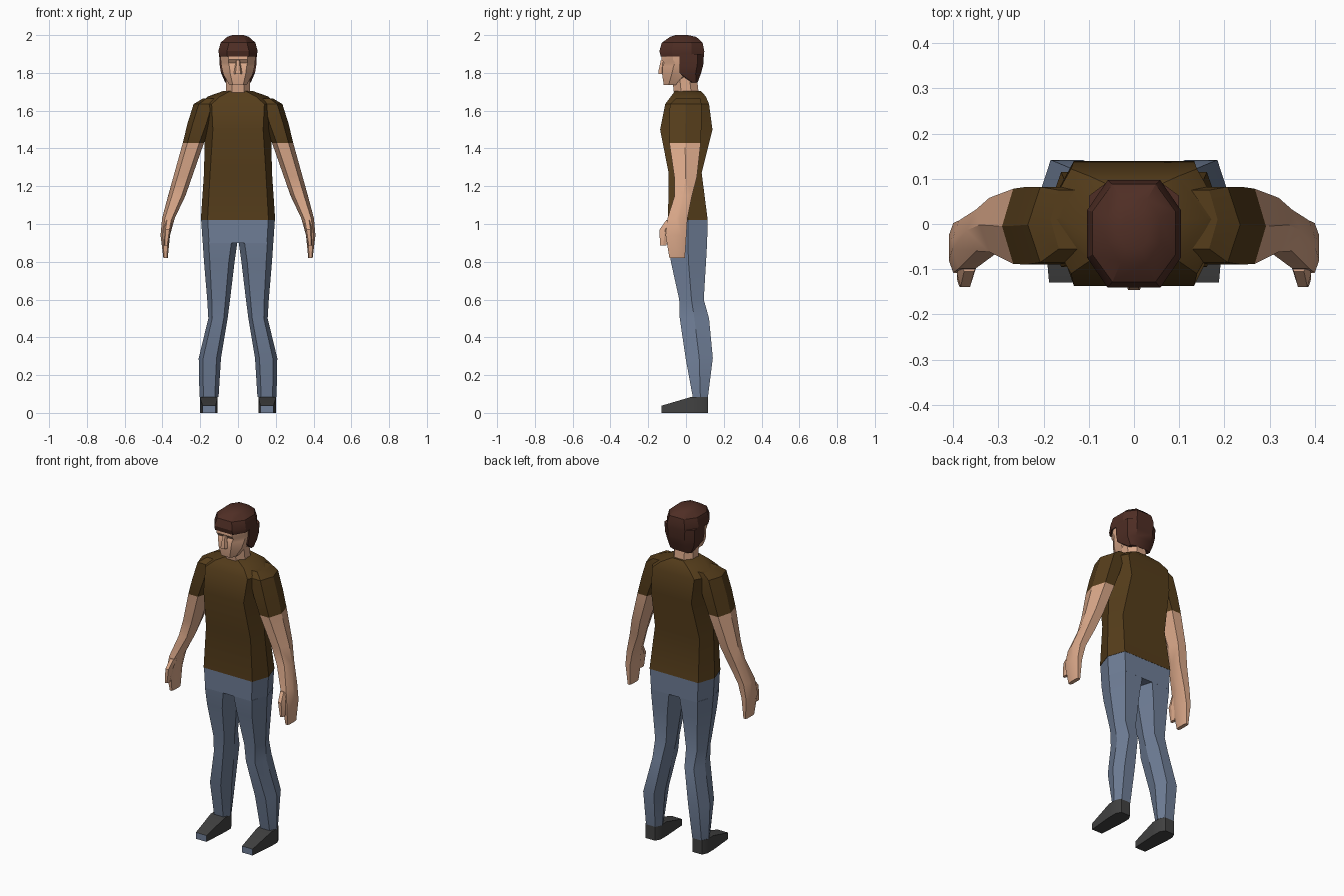
import bpy, bmesh, math


def material(name, rgb):
    m = bpy.data.materials.new(name)
    m.diffuse_color = (*rgb, 1)
    return m


SHIRT = material("brown shirt", (0.092, 0.047, 0.011))
SKIN = material("skin", (0.70, 0.39, 0.25))
JEANS = material("blue denim", (0.16, 0.21, 0.31))
SHOE = material("dark shoe", (0.054, 0.054, 0.054))
HAIR = material("dark brown hair", (0.078, 0.027, 0.018))


def ring(z, x0, x1, y0, y1, kx=0.22, ky=0.5):
    """Horizontal rectangle with cut corners; ky = 0.5 gives a hexagon."""
    a, b = (x1 - x0) * kx, (y1 - y0) * ky
    return [(x0 + a, y0, z), (x1 - a, y0, z), (x1, y0 + b, z), (x1, y1 - b, z),
            (x1 - a, y1, z), (x0 + a, y1, z), (x0, y1 - b, z), (x0, y0 + b, z)]


def sym(z, w, y0, y1, kx=0.22, ky=0.5):
    return ring(z, -w, w, y0, y1, kx, ky)


def loft(name, rings, mats, rule=None, mirror=False, angle=30):
    """Skin a list of rings, cap both ends, colour faces by a rule."""
    bm = bmesh.new()
    vs = [[bm.verts.new(p) for p in r] for r in rings]
    n = len(vs[0])
    for lo, hi in zip(vs, vs[1:]):
        for i in range(n):
            j = (i + 1) % n
            bm.faces.new((lo[i], lo[j], hi[j], hi[i]))
    bm.faces.new(vs[0])
    bm.faces.new(vs[-1])
    bmesh.ops.remove_doubles(bm, verts=bm.verts, dist=1e-4)
    bmesh.ops.recalc_face_normals(bm, faces=bm.faces)
    bm.normal_update()
    if rule:
        for f in bm.faces:
            f.material_index = rule(f.calc_center_median(), f.normal)
    me = bpy.data.meshes.new(name)
    bm.to_mesh(me)
    bm.free()
    for m in mats:
        me.materials.append(m)
    ob = bpy.data.objects.new(name, me)
    bpy.context.collection.objects.link(ob)
    if mirror:
        ob.modifiers.new("mirror", 'MIRROR').use_axis[0] = True
    bpy.ops.object.select_all(action='DESELECT')
    ob.select_set(True)
    bpy.context.view_layer.objects.active = ob
    bpy.ops.object.shade_smooth_by_angle(angle=math.radians(angle))
    return ob


# Shirt body
loft("shirt", [
    sym(1.02, 0.197, -0.095, 0.115, 0.09),
    sym(1.27, 0.180, -0.092, 0.083, 0.09),
    sym(1.50, 0.175, -0.137, 0.140, 0.12),
    sym(1.635, 0.205, -0.110, 0.122, 0.16),
    sym(1.675, 0.160, -0.080, 0.105, 0.20),
    sym(1.705, 0.075, -0.058, 0.078, 0.25)], [SHIRT])

# Sleeves, arms and palms in one loft, coloured by height
loft("sleeve_and_arm", [
    ring(1.665, 0.10, 0.185, -0.055, 0.075),
    ring(1.635, 0.11, 0.235, -0.085, 0.082),
    ring(1.53, 0.14, 0.268, -0.09, 0.082),
    ring(1.43, 0.180, 0.292, -0.088, 0.078),
    ring(1.25, 0.243, 0.342, -0.062, 0.058),
    ring(1.15, 0.278, 0.370, -0.060, 0.032),
    ring(1.03, 0.335, 0.402, -0.098, 0.008, 0.22, 0.4),
    ring(0.94, 0.360, 0.410, -0.108, 0.002, 0.2, 0.25),
    ring(0.82, 0.372, 0.395, -0.088, -0.006, 0.2, 0.2)],
    [SHIRT, SKIN], lambda c, n: 0 if c.z > 1.431 else 1, mirror=True)

# Thumbs
loft("thumb", [
    ring(1.02, 0.345, 0.385, -0.105, -0.06),
    ring(0.97, 0.355, 0.392, -0.14, -0.08),
    ring(0.885, 0.370, 0.392, -0.138, -0.105)], [SKIN], mirror=True)

# Trousers: hip block and legs
loft("trouser_hips", [
    sym(0.90, 0.187, -0.092, 0.112, 0.09),
    sym(1.02, 0.195, -0.094, 0.114, 0.09)], [JEANS])
loft("trouser_leg", [
    ring(0.905, 0.003, 0.187, -0.092, 0.112, 0.17),
    ring(0.80, 0.018, 0.180, -0.080, 0.106, 0.19),
    ring(0.60, 0.042, 0.163, -0.036, 0.094, 0.2),
    ring(0.50, 0.055, 0.157, -0.033, 0.122, 0.2),
    ring(0.29, 0.090, 0.208, -0.002, 0.142, 0.2),
    ring(0.083, 0.103, 0.204, 0.036, 0.116, 0.2)], [JEANS], mirror=True)


# Shoes: sections along the foot, denim-coloured toe cap
def shoe_section(y, x0, x1, h):
    return [(x0, y, 0), (x1, y, 0), (x1, y, h), (x0, y, h)]


loft("shoe", [
    shoe_section(-0.13, 0.118, 0.188, 0.038),
    shoe_section(0.03, 0.108, 0.202, 0.085),
    shoe_section(0.085, 0.108, 0.202, 0.085),
    shoe_section(0.116, 0.125, 0.187, 0.085)],
    [SHOE, JEANS], lambda c, n: 1 if n.y < -0.9 else 0, mirror=True)

# Neck
loft("neck", [
    sym(1.67, 0.068, -0.06, 0.07, 0.25, 0.3),
    sym(1.71, 0.064, -0.066, 0.065, 0.25, 0.3),
    sym(1.80, 0.062, -0.075, 0.055, 0.25, 0.3)], [SKIN])

# Face, with eye line set back under the brow
loft("head", [
    sym(1.737, 0.046, -0.118, -0.03, 0.2, 0.3),
    sym(1.79, 0.077, -0.126, 0.04, 0.24, 0.3),
    sym(1.835, 0.088, -0.124, 0.07, 0.24, 0.3),
    sym(1.853, 0.090, -0.116, 0.075, 0.22, 0.3),
    sym(1.872, 0.092, -0.131, 0.075, 0.22, 0.3),
    sym(1.92, 0.092, -0.125, 0.075, 0.22, 0.3)], [SKIN])
loft("nose", [
    sym(1.795, 0.021, -0.146, -0.11, 0.2),
    sym(1.81, 0.020, -0.146, -0.11, 0.2),
    sym(1.868, 0.010, -0.133, -0.11, 0.2)], [SKIN])

# Hair: crown with fringe, and the back and sides
loft("hair_crown", [
    sym(1.888, 0.098, -0.134, 0.094, 0.2, 0.28),
    sym(1.915, 0.104, -0.141, 0.097, 0.22, 0.28),
    sym(1.96, 0.092, -0.128, 0.088, 0.24, 0.28),
    sym(1.99, 0.058, -0.085, 0.055, 0.25, 0.3),
    sym(2.0, 0.03, -0.055, 0.01, 0.25, 0.3)], [HAIR])
loft("hair_back", [
    sym(1.75, 0.068, 0.022, 0.062, 0.2, 0.25),
    sym(1.80, 0.090, -0.034, 0.080, 0.22, 0.25),
    sym(1.84, 0.097, -0.036, 0.091, 0.22, 0.25),
    sym(1.90, 0.100, -0.036, 0.095, 0.22, 0.25)], [HAIR])
for ob in bpy.data.objects:
    if ob.name == "hair_back":  # straight front edge on the sides
        for v in ob.data.vertices:
            if v.co.y < 0 and v.co.z > 1.79:
                v.co.y = -0.035
